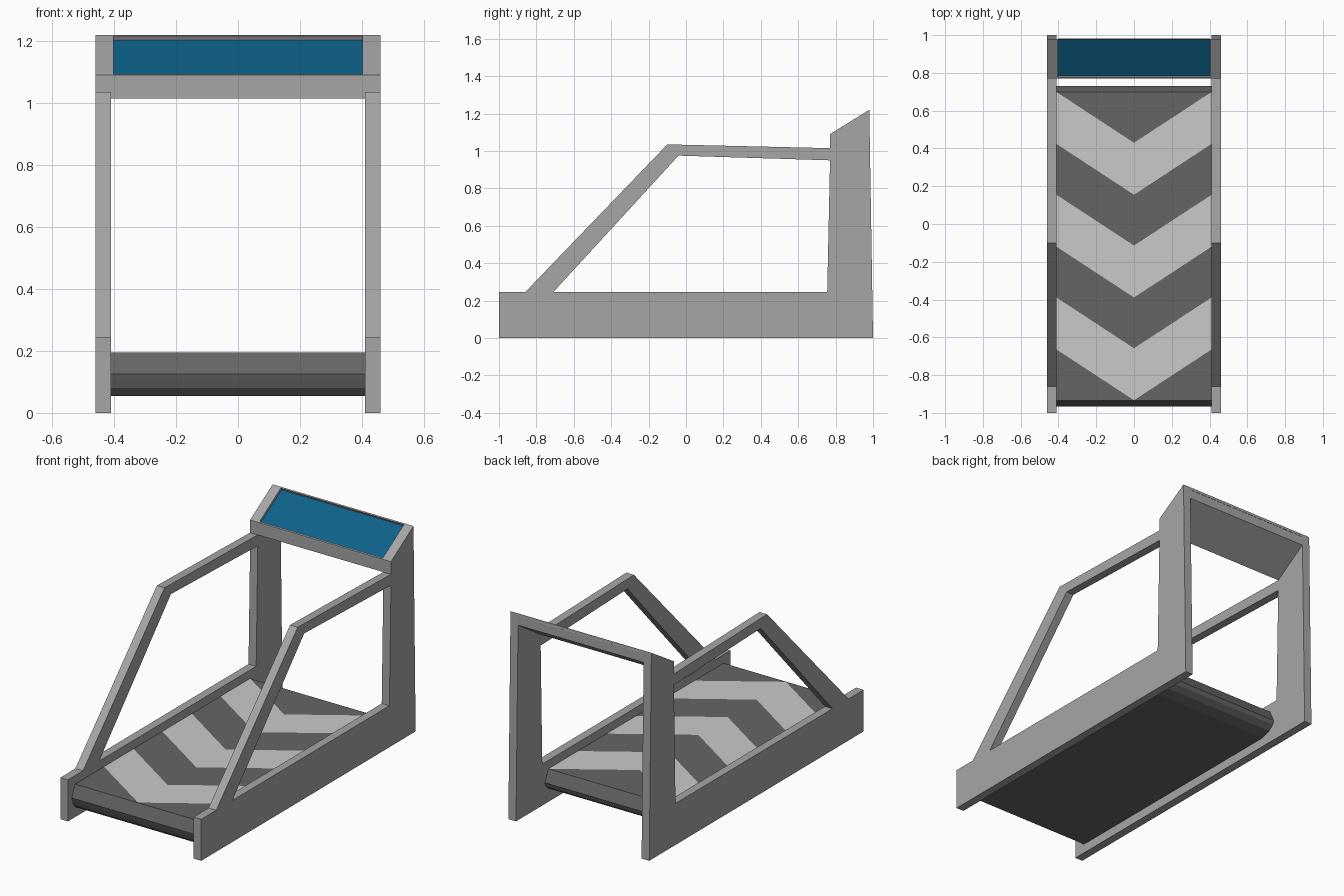
import bpy, bmesh
from mathutils import Vector

if "Cube" in bpy.data.objects:
    bpy.data.objects.remove(bpy.data.objects["Cube"])


def material(name, color):
    m = bpy.data.materials.new(name)
    m.diffuse_color = (*color, 1)
    m.use_nodes = True
    m.node_tree.nodes["Principled BSDF"].inputs["Base Color"].default_value = m.diffuse_color
    return m


GREY = material("frame_grey", (0.38, 0.38, 0.38))
DARK = material("belt_dark_grey", (0.13, 0.13, 0.13))
LIGHT = material("belt_light_grey", (0.59, 0.59, 0.59))
BLUE = material("screen_blue", (0.004, 0.12, 0.25))


def extrude_profile(loops, x0, x1):
    """Fill (y, z) loops (first outer, others holes) and extrude along x."""
    bm = bmesh.new()
    if len(loops) == 1:
        faces = [bm.faces.new([bm.verts.new((x0, y, z)) for y, z in loops[0]])]
    else:
        edges = []
        for loop in loops:
            vs = [bm.verts.new((x0, y, z)) for y, z in loop]
            edges += [bm.edges.new((vs[i - 1], vs[i])) for i in range(len(vs))]
        bmesh.ops.triangle_fill(bm, use_beauty=True, edges=edges, normal=(1, 0, 0))
        faces = bm.faces[:]
    ext = bmesh.ops.extrude_face_region(bm, geom=faces, use_keep_orig=True)
    verts = [g for g in ext["geom"] if isinstance(g, bmesh.types.BMVert)]
    bmesh.ops.translate(bm, verts=verts, vec=(x1 - x0, 0, 0))
    bmesh.ops.recalc_face_normals(bm, faces=bm.faces[:])
    return bm


def finish(bm, name, mats, mirror=False):
    me = bpy.data.meshes.new(name)
    bm.to_mesh(me)
    bm.free()
    for m in mats:
        me.materials.append(m)
    ob = bpy.data.objects.new(name, me)
    bpy.context.collection.objects.link(ob)
    if mirror:
        ob.modifiers.new("mirror", "MIRROR").use_axis[0] = True
    return ob


# Side frames: base rail, handrail and upright in one profile with an opening
outer = [(-1, 0), (1, 0), (0.98, 1.22), (0.77, 1.09), (0.77, 1.015),
         (-0.10, 1.035), (-0.86, 0.245), (-1, 0.245)]
opening = [(-0.71, 0.245), (0.755, 0.245), (0.77, 0.95), (-0.04, 0.975)]
finish(extrude_profile([outer, opening], 0.41, 0.46), "side_frames", [GREY], True)

# Console: sloped slab with a recessed screen
bm = extrude_profile([[(0.77, 1.015), (0.98, 1.15), (0.98, 1.22), (0.77, 1.09)]],
                     -0.41, 0.41)
top = max(bm.faces, key=lambda f: f.normal.z)
bmesh.ops.inset_region(bm, faces=[top], thickness=0.011)
ext = bmesh.ops.extrude_discrete_faces(bm, faces=[top])
screen = ext["faces"][0]
n = Vector(screen.normal)
# Walls of the recess join the inset rim to the lowered screen
rim = [e for e in bm.edges if e.is_boundary and e not in screen.edges[:]]
low = screen.edges[:]
bmesh.ops.translate(bm, verts=screen.verts[:], vec=n * -0.014)
if rim:
    bmesh.ops.bridge_loops(bm, edges=rim + low)
screen.material_index = 1
bm.normal_update()
finish(bm, "console", [GREY, BLUE])

# Running belt: right half, cut along slanted stripe edges, then mirrored
belt = [(-0.935, 0.195), (-0.965, 0.125), (-0.96, 0.108), (-0.95, 0.08),
        (-0.925, 0.055), (0.63, 0.055), (0.69, 0.075), (0.722, 0.10),
        (0.73, 0.125), (0.698, 0.195)]
bm = extrude_profile([belt], 0, 0.41)
PERIOD, WIDTH, START, SLOPE = 0.544, 0.275, 0.155, 0.655
bm.faces.ensure_lookup_table()
for k in range(3):
    for y in (START - k * PERIOD, START + WIDTH - k * PERIOD):
        tops = [f for f in bm.faces if f.normal.z > 0.95]
        geom = set(tops)
        for f in tops:
            geom.update(f.edges)
            geom.update(f.verts)
        bmesh.ops.bisect_plane(bm, geom=list(geom), plane_co=(0, y, 0),
                               plane_no=(-SLOPE, 1, 0))
        bm.normal_update()
for f in bm.faces:
    c = f.calc_center_median()
    if f.normal.z > 0.95:
        t = (c.y - SLOPE * c.x - START) % PERIOD
        f.material_index = 1 if t < WIDTH else 0
# Drop the inner wall on the mirror plane
inner = [f for f in bm.faces if all(abs(v.co.x) < 1e-5 for v in f.verts)]
bmesh.ops.delete(bm, geom=inner, context="FACES")
finish(bm, "running_belt", [DARK, LIGHT], True)
